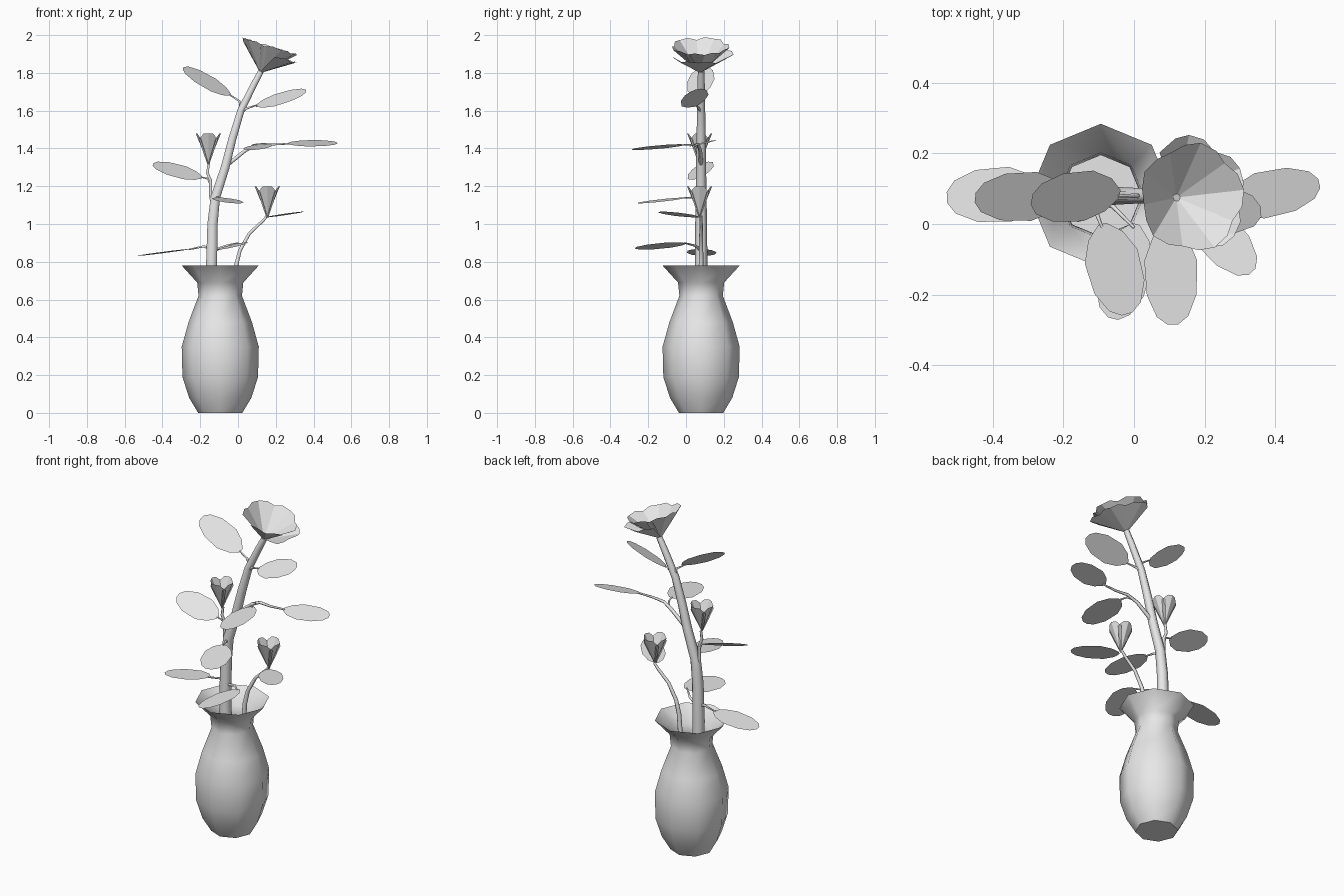
import bpy, bmesh
from math import radians, sin, cos, pi
from mathutils import Vector, Matrix

cube = bpy.data.objects.get("Cube")
if cube:
    bpy.data.objects.remove(cube, do_unlink=True)

grey = bpy.data.materials.new("plain_grey")
grey.use_nodes = True
grey.diffuse_color = (0.8, 0.8, 0.8, 1)
grey.node_tree.nodes["Principled BSDF"].inputs["Base Color"].default_value = (0.8, 0.8, 0.8, 1)

UP = Vector((0, 0, 1))
DEPTH = 0.08  # the plant lies close to this y plane


def add_mesh(name, bm, smooth_angle=None):
    mesh = bpy.data.meshes.new(name)
    bm.to_mesh(mesh)
    bm.free()
    mesh.materials.append(grey)
    if smooth_angle:
        mesh.shade_smooth()
        mesh.set_sharp_from_angle(angle=radians(smooth_angle))
    obj = bpy.data.objects.new(name, mesh)
    bpy.context.collection.objects.link(obj)
    return obj


def tube(name, points, r_start, r_end):
    """Tapered stem along a few points."""
    curve = bpy.data.curves.new(name + "_path", "CURVE")
    curve.dimensions = "3D"
    curve.bevel_depth = 1
    curve.bevel_resolution = 1
    curve.use_fill_caps = True
    spline = curve.splines.new("POLY")
    spline.points.add(len(points) - 1)
    for i, (p, co) in enumerate(zip(spline.points, points)):
        p.co = (*co, 1)
        p.radius = r_start + (r_end - r_start) * i / (len(points) - 1)
    helper = bpy.data.objects.new(name + "_path", curve)
    bpy.context.collection.objects.link(helper)
    deps = bpy.context.evaluated_depsgraph_get()
    mesh = bpy.data.meshes.new_from_object(helper.evaluated_get(deps))
    bpy.data.objects.remove(helper, do_unlink=True)
    mesh.materials.clear()
    mesh.materials.append(grey)
    mesh.shade_smooth()
    mesh.set_sharp_from_angle(angle=radians(65))
    obj = bpy.data.objects.new(name, mesh)
    bpy.context.collection.objects.link(obj)


def leaf(name, base, tip, width, roll):
    """Flat blunt leaf from base to tip, rolled about its length."""
    base, tip = Vector(base), Vector(tip)
    along = tip - base
    side = UP.cross(along).normalized()
    side = Matrix.Rotation(radians(roll), 3, along.normalized()) @ side
    outline = [(0, 0.15), (0.13, 0.65), (0.36, 1), (0.7, 0.95), (0.92, 0.6), (1, 0.2)]
    rim = outline + [(t, -w) for t, w in reversed(outline)]
    bm = bmesh.new()
    bm.faces.new([bm.verts.new(base + along * t + side * (w * width / 2)) for t, w in reversed(rim)])
    bm.normal_update()
    if bm.faces[:][0].normal.z < 0:
        bmesh.ops.reverse_faces(bm, faces=bm.faces[:])
    add_mesh(name, bm)


def blossom(name, base, tilt, petals):
    """Petals are (azimuth, flare, length, width), around a tilted axis."""
    place = Matrix.Translation(base) @ Matrix.Rotation(radians(tilt), 4, "Y")
    rows = [(0, 0.1), (0.45, 0.62), (0.8, 1), (1, 0.5)]
    bm = bmesh.new()
    for azimuth, flare, length, width in petals:
        turn = place @ Matrix.Rotation(radians(azimuth), 4, "Z") @ Matrix.Rotation(radians(flare), 4, "Y")
        grid = []
        for t, w in rows:
            half = w * width / 2
            grid.append([bm.verts.new(turn @ Vector((-abs(s) * half * 0.3, s * half,
                                                     length * t * (1 - 0.03 * abs(s)))))
                         for s in (-1, 0, 1)])
        for low, high in zip(grid, grid[1:]):
            for i in range(2):
                bm.faces.new((low[i], low[i + 1], high[i + 1], high[i]))
    add_mesh(name, bm, 30)


# Vase: eight-sided turned profile, open at the rim
profile = [(0, 0), (0.117, 0), (0.165, 0.08), (0.2, 0.19), (0.204, 0.35),
           (0.168, 0.48), (0.115, 0.62), (0.122, 0.69), (0.204, 0.78)]
bm = bmesh.new()
line = [bm.verts.new((r, 0, z)) for r, z in profile]
edges = [bm.edges.new(pair) for pair in zip(line, line[1:])]
bmesh.ops.spin(bm, geom=line + edges, cent=(0, 0, 0), axis=(0, 0, 1), angle=2 * pi, steps=8)
bmesh.ops.remove_doubles(bm, verts=bm.verts[:], dist=0.001)
bmesh.ops.dissolve_degenerate(bm, edges=bm.edges[:], dist=0.0001)
bm.normal_update()
if min(bm.faces, key=lambda f: f.calc_center_median().z).normal.z > 0:
    bmesh.ops.reverse_faces(bm, faces=bm.faces[:])
vase = add_mesh("vase", bm, 52)
vase.location = (-0.094, DEPTH, 0)

# Main stem, side stems
def flat(points):
    return [(x, DEPTH, z) for x, z in points]

tube("main_stem", flat([(-0.13, 0.08), (-0.14, 0.78), (-0.135, 1), (-0.12, 1.14), (-0.068, 1.3),
                        (-0.03, 1.45), (0.015, 1.6), (0.085, 1.74), (0.122, 1.81)]), 0.036, 0.017)
tube("right_bud_stem", flat([(-0.06, 0.1), (-0.01, 0.78), (0.01, 0.86), (0.06, 0.95),
                             (0.135, 1.02), (0.155, 1.045)]), 0.014, 0.007)
tube("left_bud_stem", flat([(-0.13, 1.08), (-0.145, 1.15), (-0.145, 1.23), (-0.162, 1.27),
                            (-0.155, 1.32)]), 0.011, 0.007)

# Leaf stalks
tube("upper_left_stalk", flat([(0.02, 1.59), (0.008, 1.65), (-0.045, 1.685)]), 0.009, 0.004)
tube("upper_right_stalk", [(0.01, DEPTH, 1.58), (0.04, 0.07, 1.61), (0.1, 0.05, 1.63)], 0.009, 0.004)
tube("middle_right_stalk", [(-0.06, DEPTH, 1.31), (0.04, 0.075, 1.39), (0.1, 0.065, 1.42),
                            (0.18, 0.055, 1.422), (0.27, 0.06, 1.425)], 0.012, 0.005)
tube("middle_front_stalk", [(0.06, 0.075, 1.4), (0.085, 0.04, 1.42), (0.1, -0.01, 1.42)], 0.007, 0.004)
tube("middle_left_stalk", flat([(-0.145, 1.21), (-0.16, 1.24), (-0.195, 1.248)]), 0.007, 0.004)
tube("front_stalk", [(-0.125, DEPTH, 1.12), (-0.11, 0.04, 1.14), (-0.09, -0.01, 1.138)], 0.009, 0.004)
tube("low_left_stalk", [(-0.13, DEPTH, 0.86), (-0.18, 0.085, 0.882), (-0.26, 0.09, 0.865)], 0.009, 0.004)
tube("low_front_stalk", [(-0.13, DEPTH, 0.86), (-0.06, 0.05, 0.885), (0, -0.01, 0.9)], 0.009, 0.004)

# Leaves
leaf("upper_left_leaf", (-0.04, 0.085, 1.685), (-0.29, 0.07, 1.825), 0.16, -28)
leaf("upper_right_leaf", (0.095, 0.055, 1.625), (0.36, 0.035, 1.705), 0.155, 24)
leaf("middle_right_leaf", (0.26, 0.06, 1.425), (0.525, 0.115, 1.43), 0.135, 14)
leaf("middle_front_leaf", (0.1, 0, 1.42), (0.11, -0.285, 1.395), 0.15, 7)
leaf("middle_left_leaf", (-0.19, 0.08, 1.247), (-0.45, 0.075, 1.315), 0.155, -27)
leaf("front_leaf", (-0.09, 0, 1.14), (-0.02, -0.255, 1.11), 0.155, -3)
leaf("low_left_leaf", (-0.25, 0.09, 0.868), (-0.53, 0.075, 0.832), 0.155, 3)
leaf("low_front_leaf", (0.005, 0, 0.898), (-0.06, -0.268, 0.87), 0.15, 10)
leaf("right_bud_leaf", (0.155, 0.06, 1.035), (0.335, -0.135, 1.065), 0.13, 3)

# Buds and the open flower
bud = [(a, 22, 0.178, 0.1) for a in range(0, 360, 90)]
blossom("left_bud", (-0.157, 0.072, 1.315), 0, bud)
blossom("right_bud", (0.155, 0.072, 1.035), 0, bud)
inner = [(8 + 72 * i, 47, 0.215, 0.19) for i in range(5)]
outer = [(a, 60, 0.205, 0.17) for a in (-38, 28, 88)]
blossom("open_flower", (0.12, 0.075, 1.8), 17, inner + outer)
